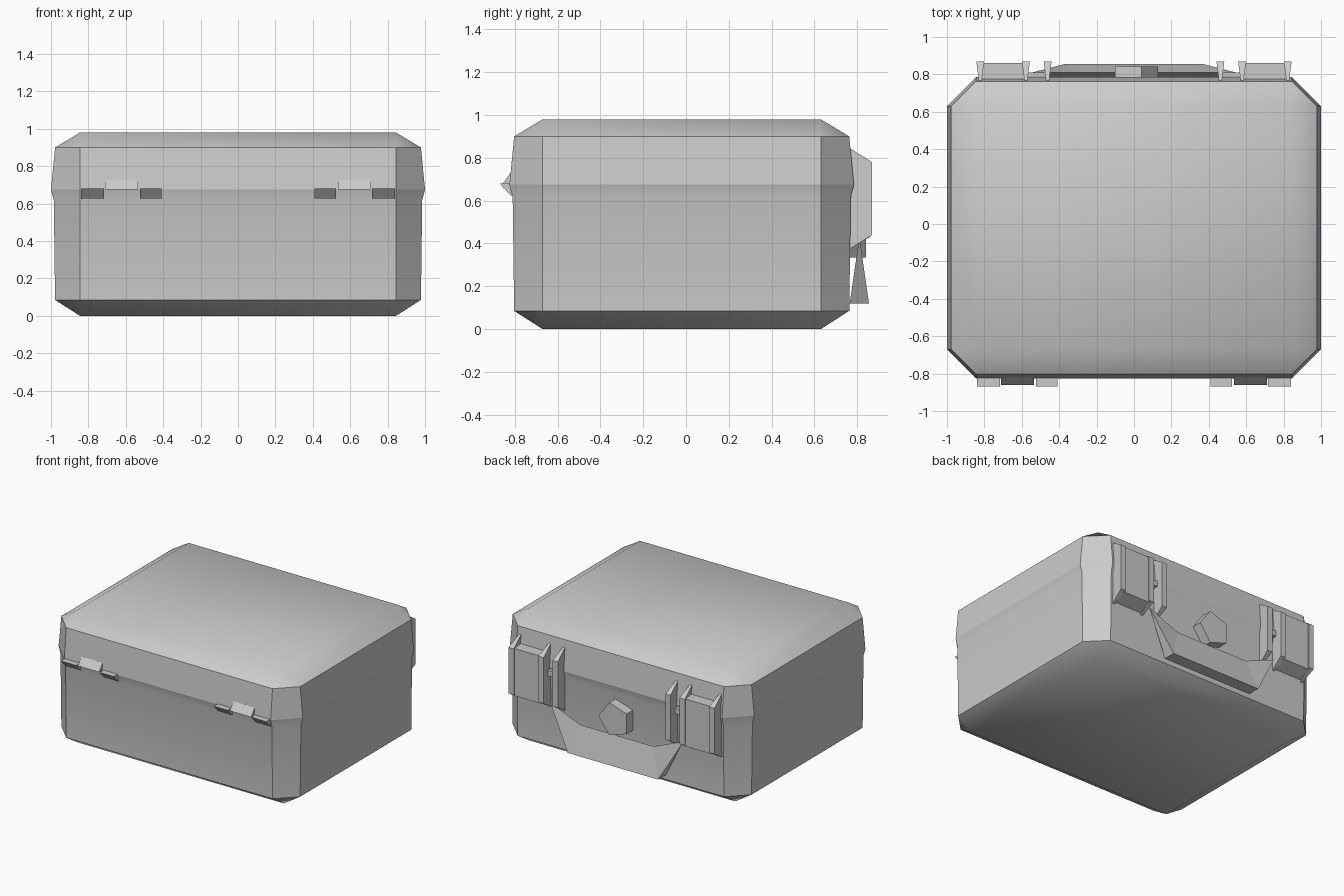
import bpy, bmesh, math

cube = bpy.data.objects.get("Cube")
if cube:
    bpy.data.objects.remove(cube, do_unlink=True)

grey = bpy.data.materials.new("light_grey")
grey.diffuse_color = (0.6, 0.6, 0.6, 1)
grey.use_nodes = True
grey.node_tree.nodes["Principled BSDF"].inputs["Base Color"].default_value = (0.6, 0.6, 0.6, 1)


def finish(name, bm, smooth=False):
    bmesh.ops.recalc_face_normals(bm, faces=bm.faces)
    mesh = bpy.data.meshes.new(name)
    bm.to_mesh(mesh)
    bm.free()
    mesh.materials.append(grey)
    obj = bpy.data.objects.new(name, mesh)
    bpy.context.collection.objects.link(obj)
    if smooth:
        bpy.ops.object.select_all(action="DESELECT")
        obj.select_set(True)
        bpy.context.view_layer.objects.active = obj
        bpy.ops.object.shade_smooth_by_angle(angle=math.radians(35))
    return obj


def hulls(name, *point_sets):
    """One object made of convex solids."""
    bm = bmesh.new()
    for points in point_sets:
        verts = [bm.verts.new(p) for p in points]
        bmesh.ops.convex_hull(bm, input=verts)
    bmesh.ops.dissolve_limit(bm, angle_limit=0.01, verts=bm.verts, edges=bm.edges)
    return finish(name, bm)


def prism(profile, x0, x1):
    return [(x, y, z) for x in (x0, x1) for y, z in profile]


# Case shells: stacked rings with cut corners around a fixed inner rectangle
INNER_X, INNER_FRONT, INNER_BACK = 0.845, -0.67, 0.63


def ring(bm, z, out):
    """Rectangle pushed outward by out, with its corners cut."""
    x, f, b = INNER_X, INNER_FRONT, INNER_BACK
    pts = [(-x, f - out), (x, f - out), (x + out, f), (x + out, b),
           (x, b + out), (-x, b + out), (-x - out, b), (-x - out, f)]
    return [bm.verts.new((px, py, z)) for px, py in pts]


def shell(name, levels):
    bm = bmesh.new()
    rings = [ring(bm, z, out) for z, out in levels]
    for low, high in zip(rings, rings[1:]):
        for i in range(8):
            j = (i + 1) % 8
            bm.faces.new((low[i], low[j], high[j], high[i]))
    bm.faces.new(rings[0])
    bm.faces.new(rings[-1])
    bmesh.ops.remove_doubles(bm, verts=bm.verts, dist=0.0005)
    return finish(name, bm, smooth=True)


shell("case_base", [(0, 0), (0.085, 0.133), (0.62, 0.14), (0.675, 0.155)])
shell("case_lid", [(0.675, 0.155), (0.9, 0.133), (0.98, 0)])

# Hinges on the front: knuckles slope downward, the middle leaf slopes upward
knuckle = [(-0.79, 0.68), (-0.87, 0.68), (-0.82, 0.625), (-0.79, 0.625)]
leaf = [(-0.79, 0.675), (-0.86, 0.675), (-0.82, 0.73), (-0.79, 0.73)]
# Latches on the back: flared fins around a flat plate
fin = [(0.75, 0.855), (0.87, 0.78), (0.87, 0.44), (0.75, 0.365)]

for side, tag in ((1, "left"), (-1, "right")):
    hulls("hinge_knuckles_" + tag,
          prism(knuckle, side * 0.41, side * 0.525),
          prism(knuckle, side * 0.717, side * 0.84))
    hulls("hinge_leaf_" + tag, prism(leaf, side * 0.535, side * 0.71))

    fins = []
    for x in (0.462, 0.578, 0.822):
        fins.append([(side * x + s * (0.021 if y > 0.8 else 0.006), y, z)
                     for s in (-1, 1) for y, z in fin])
    hulls("latch_fins_" + tag, *fins)
    plate = [(0.77, 0.78), (0.862, 0.78), (0.862, 0.43), (0.77, 0.39)]
    hulls("latch_plate_" + tag, prism(plate, side * 0.585, side * 0.815))
    pin = [(0.76, 0.66), (0.81, 0.66), (0.81, 0.62), (0.76, 0.62)]
    hulls("latch_pin_" + tag, prism(pin, side * 0.465, side * 0.575))

# Carry handle: wedge-shaped bar with two arms tapering up to the latches
bar, arms = [], []
for s in (1, -1):
    end = [(s * 0.3, 0.81, 0.33), (s * 0.37, 0.765, 0.12), (s * 0.37, 0.855, 0.12)]
    bar += end
    arms.append(end + [(s * 0.545, 0.81, 0.43)])
hulls("handle", bar, *arms)

# Five-sided pressure valve
corners = [(0.127 * math.cos(i * math.tau / 5), 0.455 + 0.127 * math.sin(i * math.tau / 5))
           for i in range(5)]
hulls("pressure_valve", [(x, y, z) for y in (0.75, 0.842) for x, z in corners])
